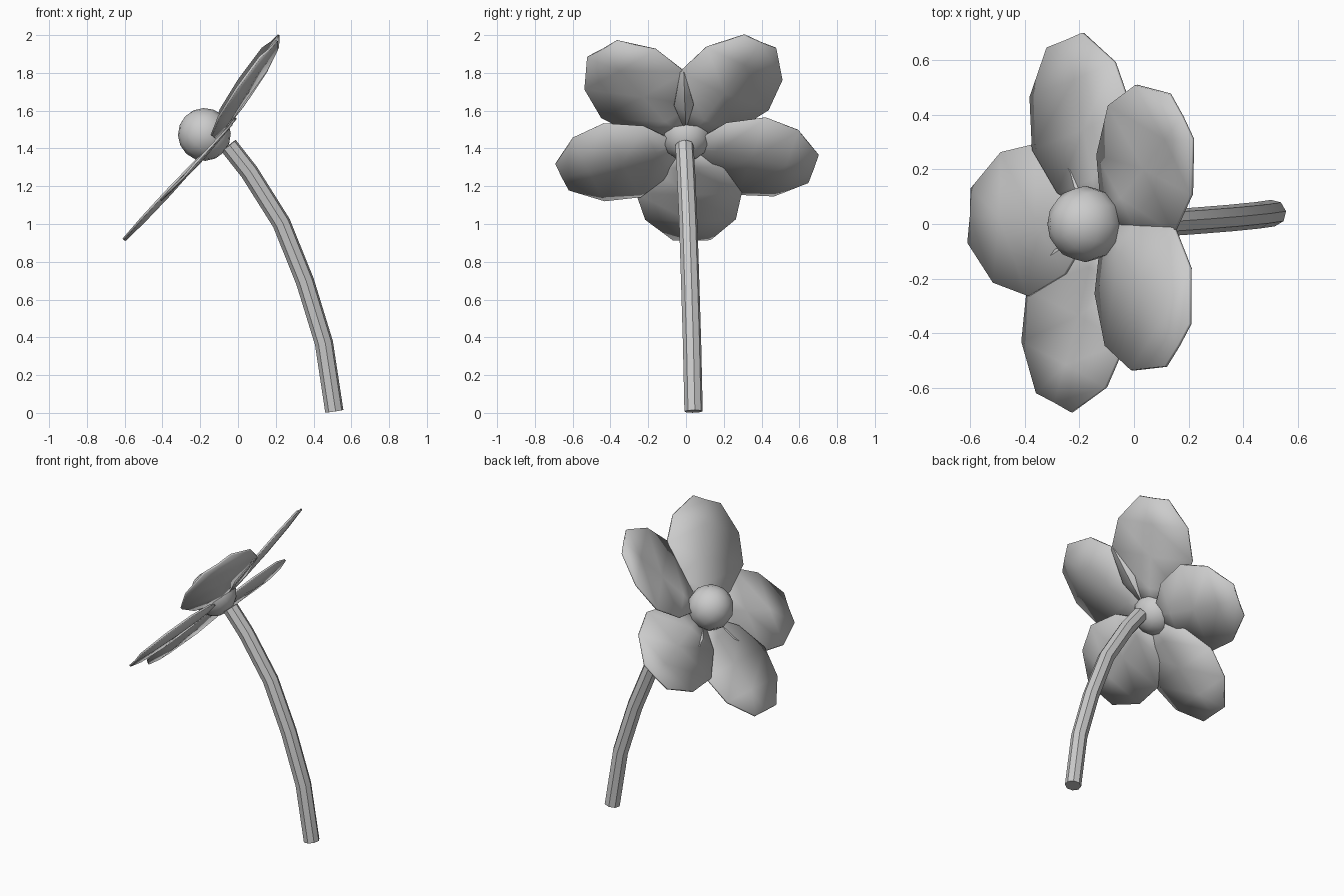
import bpy, bmesh
from math import radians, sin, cos
from mathutils import Vector, Matrix

if "Cube" in bpy.data.objects:
    bpy.data.objects.remove(bpy.data.objects["Cube"])

# Tilted flower frame: centre, facing axis, in-plane up and side
CENTRE = Vector((-0.125, 0, 1.43))
FACE = Vector((-0.73, 0, 0.68)).normalized()
SIDE = Vector((0, 1, 0))
UP = Vector((0.68, 0, 0.73)).normalized()


def smooth(obj):
    bpy.ops.object.select_all(action='DESELECT')
    obj.select_set(True)
    bpy.context.view_layer.objects.active = obj
    bpy.ops.object.shade_smooth_by_angle(angle=radians(40))


def add_mesh(name, bm):
    bmesh.ops.recalc_face_normals(bm, faces=bm.faces)
    mesh = bpy.data.meshes.new(name)
    bm.to_mesh(mesh)
    bm.free()
    obj = bpy.data.objects.new(name, mesh)
    bpy.context.collection.objects.link(obj)
    smooth(obj)
    return obj


# Petal outline: (distance from centre, half width)
PROFILE = [(0.05, 0.03), (0.17, 0.19), (0.36, 0.28), (0.55, 0.24), (0.70, 0.10)]


def petal(name, angle, lift, roll, scale):
    along = SIDE * sin(angle) - UP * cos(angle)
    across = SIDE * cos(angle) + UP * sin(angle)
    bm = bmesh.new()
    rows = []
    for s, w in PROFILE:
        row = []
        for k in (-1, 0, 1):
            height = lift * s + roll * k * w - (0.05 * w if k == 0 else 0)
            row.append(bm.verts.new(CENTRE + along * s * scale + across * k * w + FACE * height))
        rows.append(row)
    for a, b in zip(rows, rows[1:]):
        for i in range(2):
            bm.faces.new((a[i], a[i + 1], b[i + 1], b[i]))
    obj = add_mesh(name, bm)
    solid = obj.modifiers.new("thickness", 'SOLIDIFY')
    solid.thickness = 0.012
    solid.offset = 0


# Five petals, the upper two leaning forward: lift, roll, scale
POSES = [(0.0, -0.04, 1.0), (0.0, 0.02, 1.0), (0.21, -0.07, 1.02),
         (0.185, 0.03, 1.02), (0.0, 0.0, 1.0)]
for i, pose in enumerate(POSES):
    petal(f"petal_{i + 1}", radians(2.5 + 72 * i), *pose)

# Round flower centre
bm = bmesh.new()
turn = FACE.to_track_quat('Z', 'Y').to_matrix().to_4x4()
bmesh.ops.create_uvsphere(bm, u_segments=12, v_segments=8, radius=0.14,
                          matrix=Matrix.Translation((-0.178, 0, 1.474)) @ turn)
add_mesh("flower_centre", bm)

# Curved stem
PATH = [(0.51, 0.04, 0.008), (0.455, 0.032, 0.37), (0.355, 0.022, 0.695),
        (0.23, 0.012, 1.005), (0.06, 0.0, 1.275), (-0.05, -0.008, 1.415)]
curve = bpy.data.curves.new("stem", 'CURVE')
curve.dimensions = '3D'
curve.bevel_depth = 0.049
curve.bevel_resolution = 2
curve.use_fill_caps = True
spline = curve.splines.new('POLY')
spline.points.add(len(PATH) - 1)
for point, co in zip(spline.points, PATH):
    point.co = (*co, 1)
stem = bpy.data.objects.new("stem", curve)
bpy.context.collection.objects.link(stem)
bpy.ops.object.select_all(action='DESELECT')
stem.select_set(True)
bpy.context.view_layer.objects.active = stem
bpy.ops.object.convert(target='MESH')
smooth(bpy.context.view_layer.objects.active)
